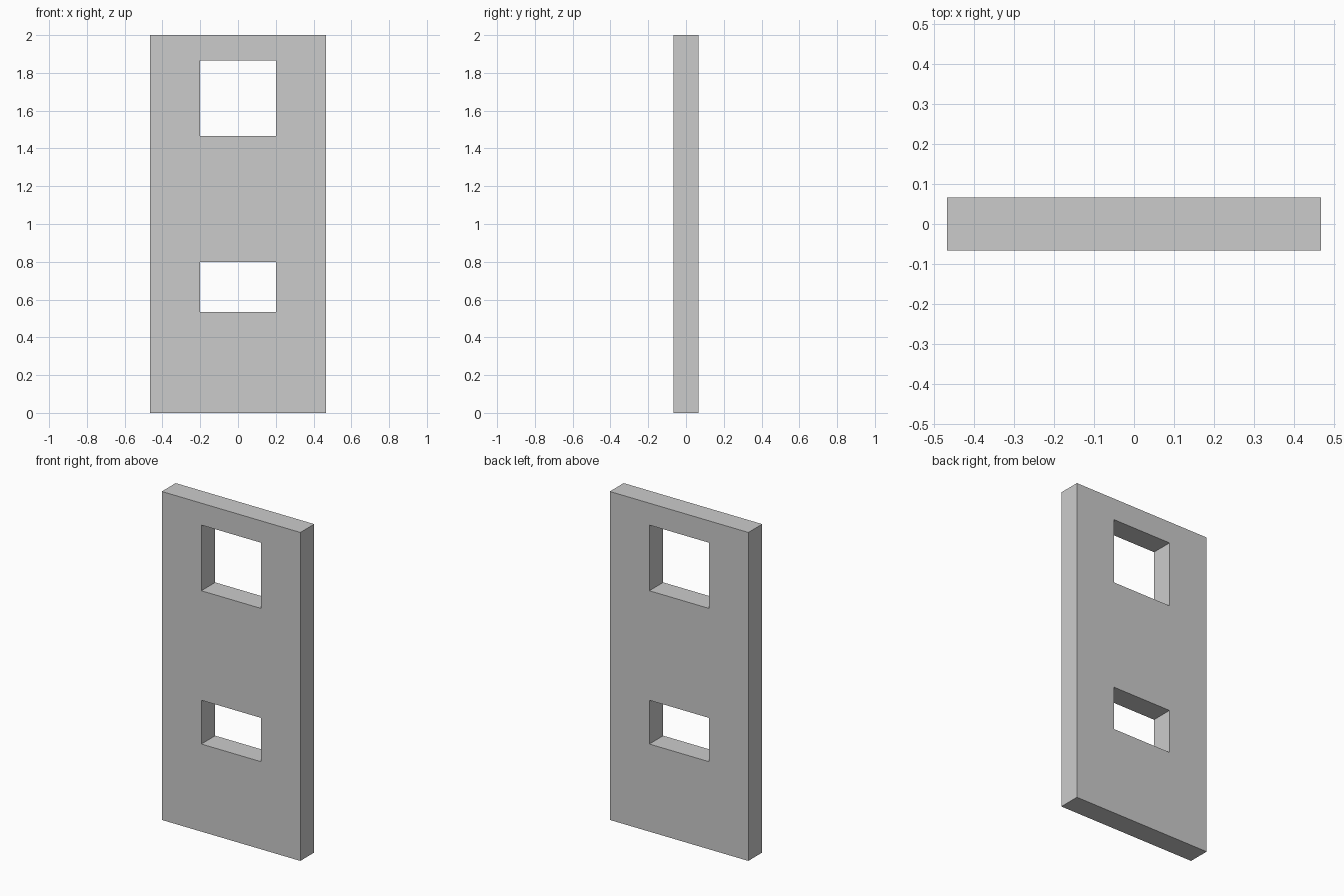
import bpy
import bmesh

if "Cube" in bpy.data.objects:
    bpy.data.objects.remove(bpy.data.objects["Cube"])

U = 2 / 15                      # module of the panel: 14 x 2 x 15 units
THICKNESS = U

# Grid lines of the panel face, split at the window edges
xs = [-0.4667, -0.2, 0.2, 0.4667]
zs = [0, 4 * U, 6 * U, 11 * U, 14 * U, 15 * U]
windows = {(1, 1), (1, 3)}      # (column, row) cells left open

# Flat face of the panel with two window openings
bm = bmesh.new()
verts = [[bm.verts.new((x, 0, z)) for z in zs] for x in xs]
for i in range(len(xs) - 1):
    for j in range(len(zs) - 1):
        if (i, j) not in windows:
            bm.faces.new((verts[i][j], verts[i + 1][j],
                          verts[i + 1][j + 1], verts[i][j + 1]))
mesh = bpy.data.meshes.new("door_panel")
bm.to_mesh(mesh)
bm.free()

# Door panel, thickened evenly to both sides
door = bpy.data.objects.new("door_panel", mesh)
bpy.context.collection.objects.link(door)
solid = door.modifiers.new("thickness", 'SOLIDIFY')
solid.thickness = THICKNESS
solid.offset = 0
